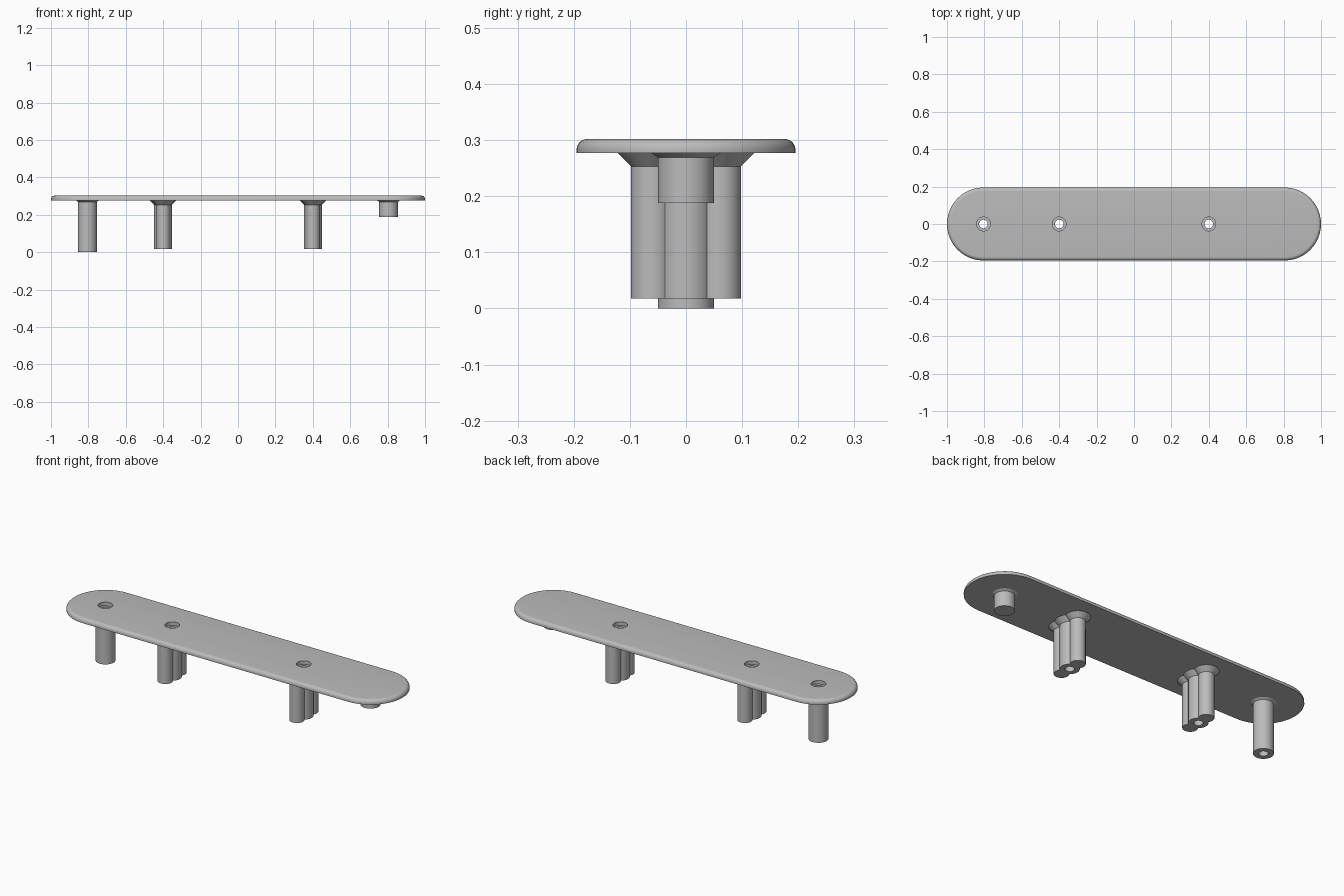
import bpy
import bmesh
import math

if "Cube" in bpy.data.objects:
    bpy.data.objects.remove(bpy.data.objects["Cube"], do_unlink=True)

PLATE_BOTTOM, PLATE_TOP = 0.277, 0.302
PIN_X, PILLAR_X = 0.805, 0.4
HALF_TURN = 24  # segments per half circle

grey = bpy.data.materials.new("grey")
grey.use_nodes = True
grey.diffuse_color = (0.5, 0.5, 0.5, 1)
grey.node_tree.nodes["Principled BSDF"].inputs["Base Color"].default_value = (0.5, 0.5, 0.5, 1)


def stack(name, profile, x=0.0, y=0.0, half_length=0.0):
    """Solid from (radius, z) pairs; half_length stretches circles into slots."""
    bm = bmesh.new()
    rings = []
    for r, z in profile:
        ring = []
        for side in (1, -1):
            count = HALF_TURN + 1 if half_length else HALF_TURN
            for i in range(count):
                a = math.pi * (i / HALF_TURN - 0.5)
                ring.append(bm.verts.new((x + side * (half_length + r * math.cos(a)),
                                          y + side * r * math.sin(a), z)))
        rings.append(ring)
    for low, high in zip(rings, rings[1:]):
        for i in range(len(low)):
            j = (i + 1) % len(low)
            bm.faces.new((low[i], low[j], high[j], high[i]))
    bm.faces.new(rings[0][::-1])
    bm.faces.new(rings[-1])
    bmesh.ops.recalc_face_normals(bm, faces=bm.faces)
    mesh = bpy.data.meshes.new(name)
    bm.to_mesh(mesh)
    bm.free()
    mesh.materials.append(grey)
    obj = bpy.data.objects.new(name, mesh)
    bpy.context.collection.objects.link(obj)
    return obj


def combine(obj, other, operation):
    """Apply a boolean and discard the helper."""
    mod = obj.modifiers.new("combine", 'BOOLEAN')
    mod.operation, mod.solver, mod.object = operation, 'EXACT', other
    bpy.context.view_layer.update()
    graph = bpy.context.evaluated_depsgraph_get()
    mesh = bpy.data.meshes.new_from_object(obj.evaluated_get(graph))
    obj.modifiers.clear()
    obj.data = mesh
    bpy.data.objects.remove(other, do_unlink=True)


def drill(obj, x):
    """Stepped screw hole, wide at the top face."""
    combine(obj, stack("drill", [(0.023, -0.1), (0.023, 0.282), (0.037, 0.282), (0.037, 0.4)], x),
            'DIFFERENCE')


def post(name, radius, bottom, flare_z, flare, x, y=0.0):
    return stack(name, [(radius, bottom), (radius, flare_z),
                        (radius + flare, PLATE_BOTTOM)], x, y)


# Plate with a rounded upper edge
fillet = 0.019
profile = [(0.195, PLATE_BOTTOM)]
for i in range(9):
    a = math.pi / 2 * i / 8
    profile.append((0.195 - fillet * (1 - math.cos(a)), PLATE_TOP - fillet * (1 - math.sin(a))))
plate = stack("plate", profile, half_length=PIN_X)
for x in (-PIN_X, -PILLAR_X, PILLAR_X):
    drill(plate, x)
parts = [plate]

# Three-lobed pillars
for name, x in (("right_pillar", -PILLAR_X), ("left_pillar", PILLAR_X)):
    pillar = post(name, 0.048, 0.018, 0.253, 0.024, x)
    for y in (-0.06, 0.06):
        combine(pillar, post("lobe", 0.038, 0.018, 0.253, 0.024, x, y), 'UNION')
    drill(pillar, x)
    parts.append(pillar)

# Long hollow post and short solid peg at the ends
long_post = post("long_post", 0.05, 0.0, 0.269, 0.012, -PIN_X)
drill(long_post, -PIN_X)
short_peg = post("short_peg", 0.05, 0.188, 0.269, 0.012, PIN_X)
parts += [long_post, short_peg]

# Smooth curved sides, crisp edges
bpy.ops.object.select_all(action='DESELECT')
for obj in parts:
    obj.select_set(True)
bpy.context.view_layer.objects.active = plate
bpy.ops.object.shade_smooth_by_angle(angle=math.radians(30))
